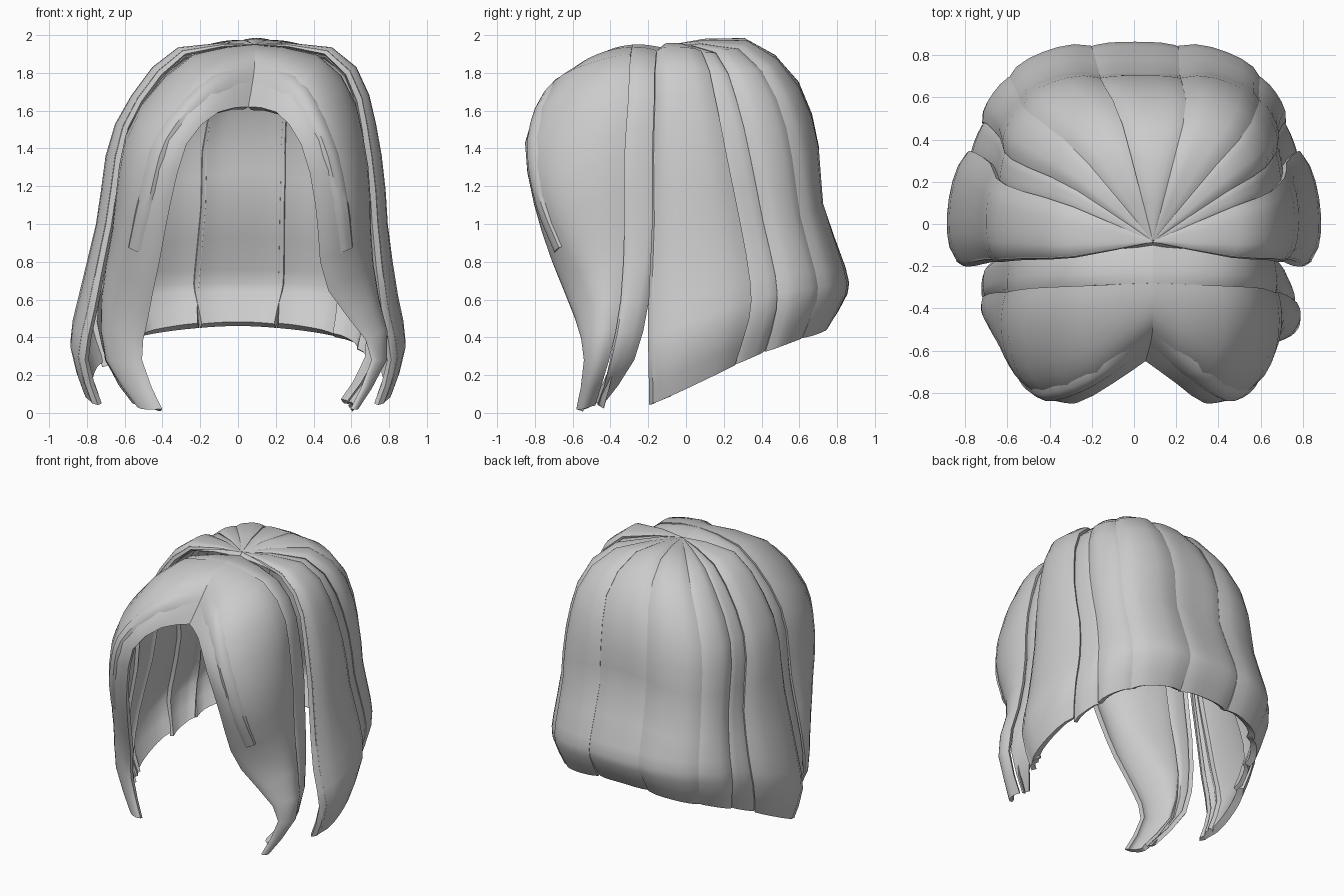
import bpy
import math

start_cube = bpy.data.objects.get("Cube")
if start_cube:
    bpy.data.objects.remove(start_cube, do_unlink=True)

# One plain material for all the hair
hair = bpy.data.materials.new("soft_grey_hair")
hair.use_nodes = True
hair.diffuse_color = (0.6, 0.6, 0.6, 1)
hair.node_tree.nodes["Principled BSDF"].inputs["Base Color"].default_value = hair.diffuse_color

# Guide strands for one side, from parting to tip: distance from the parting, depth, height
face_edge = [(0, -.65, 1.62), (.15, -.75, 1.59), (.3, -.84, 1.42), (.38, -.79, 1.1),
             (.42, -.7, .8), (.47, -.58, .5), (.5, -.53, .28), (.39, -.57, .02)]
front_middle = [(0, -.47, 1.88), (.28, -.64, 1.77), (.49, -.71, 1.47), (.57, -.69, 1.17),
                (.61, -.59, .9), (.65, -.48, .6), (.62, -.47, .28), (.48, -.52, .02)]
front_rear = [(0, -.28, 1.95), (.32, -.29, 1.89), (.54, -.3, 1.65), (.63, -.32, 1.35),
              (.66, -.32, 1), (.71, -.34, .6), (.69, -.4, .28), (.53, -.47, .04)]
recess_edge = [(0, -.09, 1.93), (.34, -.12, 1.85), (.53, -.13, 1.62), (.61, -.14, 1.33),
               (.65, -.15, 1), (.71, -.2, .6), (.71, -.28, .28), (.58, -.44, .05)]
temple = [(0, -.086, 1.95), (.37, -.16, 1.9), (.57, -.17, 1.65), (.65, -.18, 1.35),
          (.69, -.18, 1), (.76, -.2, .55), (.81, -.2, .28), (.74, -.2, .04)]
ear = [(.003, -.08, 1.95), (.37, .08, 1.9), (.57, .15, 1.65), (.66, .21, 1.35),
       (.68, .28, 1), (.74, .33, .7), (.77, .33, .5), (.72, .27, .26)]
rear = [(.003, -.078, 1.95), (.28, .28, 1.91), (.46, .48, 1.65), (.52, .56, 1.35),
        (.53, .6, 1.05), (.55, .68, .75), (.55, .69, .6), (.51, .61, .4)]
back_centre = [(0, -.075, 1.95), (.01, .3, 1.96), (.01, .57, 1.73), (0, .67, 1.4),
               (0, .68, 1.14), (0, .81, .77), (0, .82, .63), (0, .72, .46)]
guides = [face_edge, front_middle, front_rear, recess_edge, temple, ear, rear, back_centre]
CROWN_Y = -.08


def spline(a, b, c, d, f):
    """Smooth curve through b and c."""
    return tuple(q + f / 2 * (r - p + f * (2 * p - 5 * q + 4 * r - s + f * (3 * (q - r) + s - p)))
                 for p, q, r, s in zip(a, b, c, d))


def strand(index, v):
    """Point on a guide strand as angle, radius and height; past the back it mirrors."""
    last = len(guides) - 1
    index = max(index, 0)
    flipped = index > last
    points = guides[2 * last - index if flipped else index]
    n = len(points) - 1
    k = min(int(v * n), n - 1)
    m, y, z = spline(*(points[min(max(k + j, 0), n)] for j in (-1, 0, 1, 2)), v * n - k)
    y -= CROWN_Y
    return math.atan2(y, -m if flipped else m), math.hypot(m, y), z


def smooth_step(low, high, value):
    f = min(max((value - low) / (high - low), 0), 1)
    return f * f * (3 - 2 * f)


def surface(t, v, lift, side):
    """Point on the hair surface, pushed outward by lift."""
    k = int(t)
    angle, radius, z = spline(*(strand(k + j, v) for j in (-1, 0, 1, 2)), t - k)
    m, y = radius * math.cos(angle), CROWN_Y + radius * math.sin(angle)
    rise = max(z - 1.2, 0)
    length = math.hypot(m, y, rise) or 1
    m += m / length * lift
    y += y / length * lift
    z += rise / length * lift
    x = side * m + .03 * smooth_step(.5, 1.3, z) + .06 * smooth_step(1.4, 1.9, z)
    if side > 0:
        # the left front lock swings further out at its tip
        x += .2 * (1 - smooth_step(.28, .75, z)) * max(0, 1 - t / 3)
    return x, y, z


def lock(name, start, end, lift, side, reach=1, columns=7, thickness=.04, rows=14):
    """A rounded lock of hair that narrows at the tip."""
    verts, faces = [], []
    middle, half = (start + end) / 2, (end - start) / 2
    for r in range(rows + 1):
        v = reach * r / rows
        width = half * (1 - .1 * smooth_step(.8, 1, r / rows))
        grow = smooth_step(-.02, .22, v)
        for c in range(columns + 1):
            w = 2 * c / columns - 1
            bulge = .025 * (1 - w ** 4)
            verts.append(surface(middle + w * width, v, (lift + bulge) * grow, side))
    for r in range(rows):
        for c in range(columns):
            a = r * (columns + 1) + c
            b = a + columns + 1
            face = (a, b, b + 1, a + 1)
            faces.append(face if side > 0 else face[::-1])
    mesh = bpy.data.meshes.new(name)
    mesh.from_pydata(verts, [], faces)
    mesh.materials.append(hair)
    obj = bpy.data.objects.new(name, mesh)
    bpy.context.collection.objects.link(obj)
    shell = obj.modifiers.new("thickness", "SOLIDIFY")
    shell.thickness = thickness
    shell.offset = -1
    bpy.ops.object.select_all(action="DESELECT")
    obj.select_set(True)
    bpy.context.view_layer.objects.active = obj
    bpy.ops.object.modifier_apply(modifier=shell.name)
    bpy.ops.object.shade_smooth_by_angle(angle=math.radians(40))


# Locks on both sides: first and last guide, lift, reach along the strand, columns, thickness
locks = {
    "front_lock": (0, 2, .01, 1, 12, .035),
    "front_strand": (.45, .85, .022, .57, 4, .025),
    "recessed_lock": (1.85, 3, -.02, 1, 6, .03),
    "temple_lock": (4, 4.3, 0, 1, 4, .035),
    "side_lock": (4.1, 5, .025, 1, 7, .05),
    "ear_lock": (4.88, 5.45, -.015, 1, 5, .03),
    "rear_lock": (5.35, 6.05, .01, 1, 6, .045),
    "back_side_lock": (5.92, 6.66, .025, 1, 6, .05),
}
for label, side in (("left", 1), ("right", -1)):
    for name, (start, end, lift, *shape) in locks.items():
        lock(label + "_" + name, start, end, lift, side, *shape)

# Wide lock down the middle of the back
lock("back_centre_lock", 6.58, 7.42, .01, 1, columns=8)
